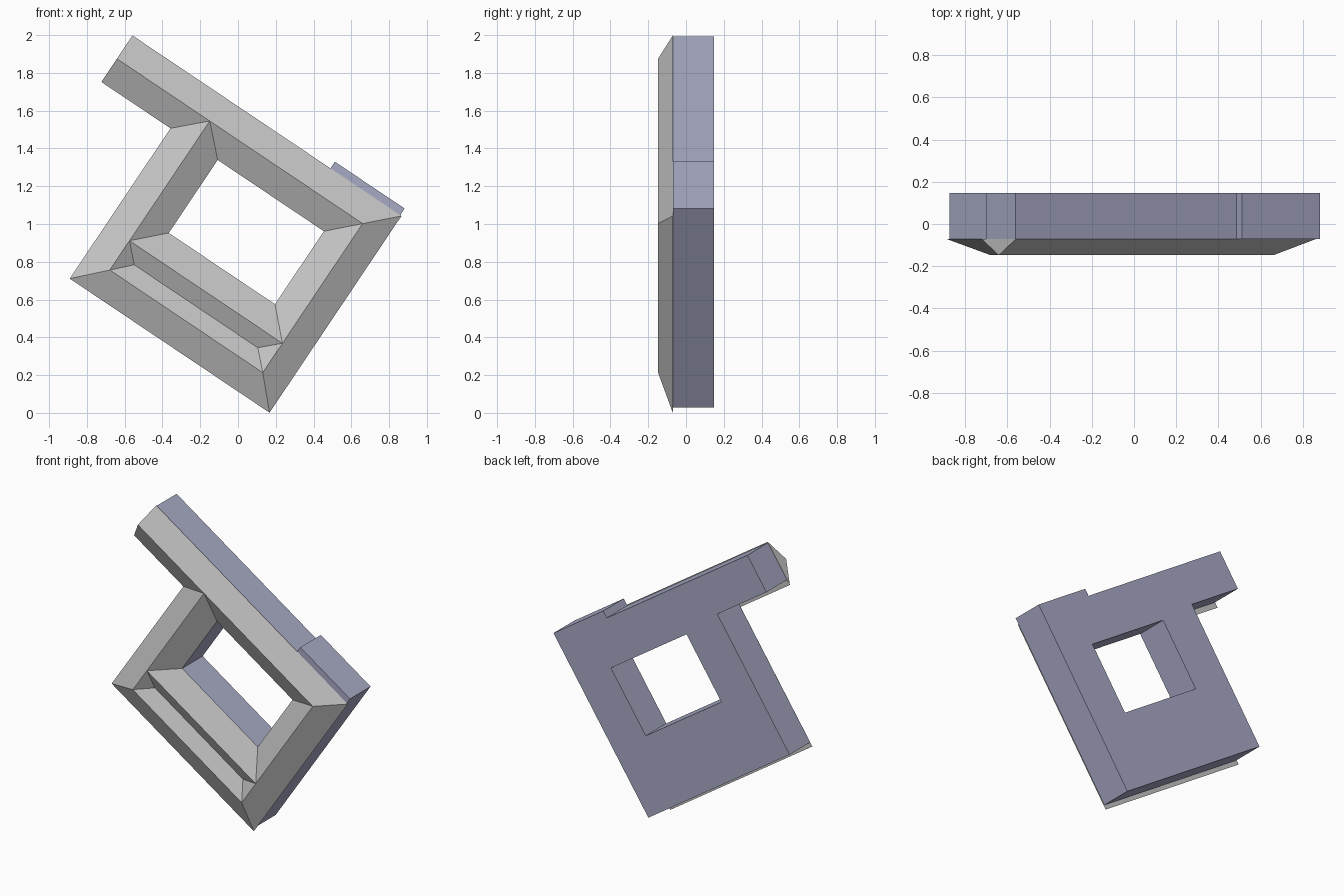
import bpy, bmesh, math
from mathutils import Matrix

if "Cube" in bpy.data.objects:
    bpy.data.objects.remove(bpy.data.objects["Cube"], do_unlink=True)

TILT = Matrix.Rotation(math.radians(33.85), 4, 'Y')
BASE, RIDGE, GROOVE, BACK = -0.07, -0.148, -0.098, 0.148


def material(name, rgb):
    m = bpy.data.materials.new(name)
    m.use_nodes = True
    m.diffuse_color = (*rgb, 1)
    m.node_tree.nodes["Principled BSDF"].inputs["Base Color"].default_value = (*rgb, 1)
    return m


def build(name, points, faces, mat, depth=0):
    """Mesh from named points (along, across, y) and faces given as point names."""
    bm = bmesh.new()
    v = {k: bm.verts.new((a, y, b)) for k, (a, b, y) in points.items()}
    made = [bm.faces.new([v[k] for k in f.split()]) for f in faces]
    if depth:
        ext = bmesh.ops.extrude_face_region(bm, geom=made, use_keep_orig=True)
        new = [g for g in ext["geom"] if isinstance(g, bmesh.types.BMVert)]
        bmesh.ops.translate(bm, verts=new, vec=(0, depth, 0))
    bmesh.ops.recalc_face_normals(bm, faces=bm.faces)
    bm.transform(TILT)
    mesh = bpy.data.meshes.new(name)
    bm.to_mesh(mesh)
    bm.free()
    mesh.materials.append(mat)
    ob = bpy.data.objects.new(name, mesh)
    bpy.context.collection.objects.link(ob)
    return ob


def rect(prefix, left, right, low, high, y):
    """Four named corners of a rectangle."""
    return {prefix + "BL": (left, low, y), prefix + "BR": (right, low, y),
            prefix + "TR": (right, high, y), prefix + "TL": (left, high, y)}


grey = material("light grey", (0.565, 0.565, 0.565))
blue = material("blue grey", (0.39, 0.40, 0.56))

# Bevelled front frame: outer edge, ridge, inner edge, plus the overhanging bar
trim = rect("o", -1.136, 0.138, 0.094, 1.348, BASE)
trim["oTL"] = (-1.136, 1.052, BASE)
trim.update(rect("r", -0.985, -0.01, 0.25, 1.2, RIDGE))
trim.update(rect("i", -0.835, -0.158, 0.587, 1.052, BASE))
trim.update({
    "sL": (-0.985, 0.437, RIDGE), "sR": (-0.01, 0.437, RIDGE),
    "gL": (-0.893, 0.345, GROOVE), "gR": (-0.105, 0.345, GROOVE),
    "e0": (-1.577, 1.052, BASE), "e1": (-1.577, 1.2, RIDGE), "e2": (-1.577, 1.348, BASE)})
build("front_frame", trim, [
    # outer slopes
    "oBL oBR rBR rBL", "oBR oTR rTR sR rBR", "oTR e2 e1 rTR",
    "e1 e0 oTL rTL", "oTL oBL rBL sL rTL", "e0 e1 e2",
    # inner slopes
    "sL sR iBR iBL", "sR rTR iTR iBR", "rTR rTL iTL iTR", "rTL sL iBL iTL",
    # groove in the lower bar
    "rBL rBR gR gL", "gL gR sR sL", "rBR sR gR", "rBL gL sL",
    # flat underside
    "oBL oBR iBR iBL", "oBR oTR iTR iBR", "oTR e2 e0 oTL iTL iTR", "oTL oBL iBL iTL",
], grey)

# Thick backing slab with window, projecting arm and raised step
slab = rect("o", -1.135, 0.13, 0.123, 1.39, BASE)
slab["oTL"] = (-1.135, 1.088, BASE)
slab.update(rect("h", -0.835, -0.158, 0.587, 1.052, BASE))
slab.update({
    "s1": (-0.315, 1.39, BASE), "s2": (-0.315, 1.342, BASE),
    "e2": (-1.575, 1.342, BASE), "e0": (-1.575, 1.088, BASE)})
build("backing_slab", slab, [
    "oBL oBR hBR hBL", "oBR oTR hTR hBR",
    "oTR s1 s2 e2 e0 oTL hTL hTR", "oTL oBL hBL hTL",
], blue, BACK - BASE)
